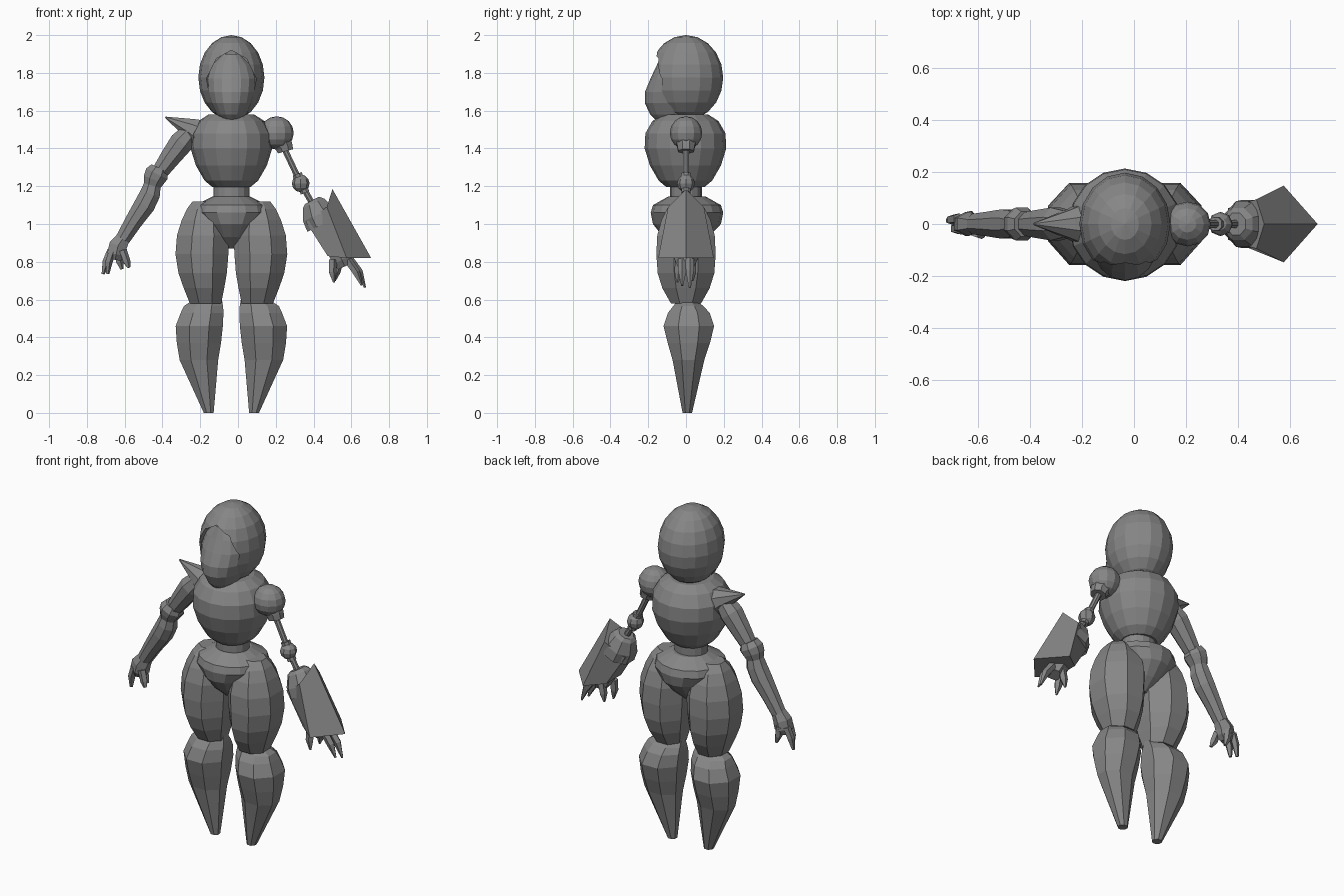
import bpy, bmesh, math
from mathutils import Vector

CX = -0.035  # body centre line
grey = bpy.data.materials.new("grey metal")
grey.diffuse_color = (0.24, 0.24, 0.24, 1)


def finish(name, bm):
    bmesh.ops.recalc_face_normals(bm, faces=bm.faces)
    me = bpy.data.meshes.new(name)
    bm.to_mesh(me)
    bm.free()
    me.materials.append(grey)
    ob = bpy.data.objects.new(name, me)
    bpy.context.collection.objects.link(ob)
    return ob


def skin(name, rings):
    """Bridge equal-length rings of points and cap both ends."""
    bm = bmesh.new()
    rows = [[bm.verts.new(p) for p in r] for r in rings]
    n = len(rows[0])
    for a, b in zip(rows, rows[1:]):
        for i in range(n):
            j = (i + 1) % n
            bm.faces.new((a[i], a[j], b[j], b[i]))
    bm.faces.new(rows[0])
    bm.faces.new(rows[-1])
    return finish(name, bm)


def stack(name, levels, n=16, phase=0.0):
    """Horizontal rings given as (z, cx, cy, half width, half depth)."""
    k = 1 / math.cos(phase)
    ang = [2 * math.pi * i / n + phase for i in range(n)]
    return skin(name, [[(cx + hx * k * math.cos(a), cy + hy * k * math.sin(a), z)
                        for a in ang] for z, cx, cy, hx, hy in levels])


def limb(name, path, n=8):
    """Tube through (x, y, z, radius, depth factor) stations."""
    pts = [Vector(p[:3]) for p in path]
    rings = []
    for i, p in enumerate(path):
        t = (pts[min(i + 1, len(pts) - 1)] - pts[max(i - 1, 0)]).normalized()
        u = Vector((0, 1, 0)).cross(t).normalized()
        v = t.cross(u)
        f = p[4] if len(p) > 4 else 1
        rings.append([pts[i] + p[3] * (u * math.cos(a) + v * f * math.sin(a))
                      for a in (2 * math.pi * (k + 0.5) / n for k in range(n))])
    return skin(name, rings)


def ball(name, loc, size, u=16, v=10):
    bm = bmesh.new()
    bmesh.ops.create_uvsphere(bm, u_segments=u, v_segments=v, radius=1)
    for w in bm.verts:
        w.co = Vector(c * s + o for c, s, o in zip(w.co, size, loc))
    return finish(name, bm)


# Hood with a pointed opening cut into its front
hood = ball("hood", (CX, 0, 1.775), (0.175, 0.197, 0.225))
half = [(0.0, 1.92), (0.08, 1.875), (0.132, 1.77), (0.105, 1.63), (0.05, 1.53)]
outline = half + [(-x, z) for x, z in reversed(half[1:])]
cutter = skin("hood_cutter", [[(CX + x, y, z) for x, z in outline] for y in (-0.35, -0.1)])
cutter.hide_render = True
cutter.hide_set(True)
cut = hood.modifiers.new("opening", 'BOOLEAN')
cut.operation = 'DIFFERENCE'
cut.object = cutter

# Face mask bulging forward at the chin
stack("face_mask", [(z, CX, -0.07, hx, -0.07 - front) for z, hx, front in (
    (1.54, 0.045, -0.15), (1.58, 0.08, -0.19), (1.64, 0.112, -0.218), (1.70, 0.128, -0.217),
    (1.77, 0.133, -0.188), (1.84, 0.11, -0.155), (1.90, 0.05, -0.13))])

# Torso, waist and pelvis
stack("torso", [(z, CX, -0.003, r, r * d) for z, r, d in (
    (1.195, 0.10, 1), (1.23, 0.142, 1), (1.31, 0.188, 1), (1.40, 0.216, 1),
    (1.48, 0.212, 1), (1.545, 0.175, 1), (1.58, 0.12, 1))])
stack("waist", [(z, CX, 0, 0.095, 0.085) for z in (1.12, 1.21)])
stack("pelvis", [(0.87, CX, 0, 0.05, 0.05), (0.93, CX, 0, 0.10, 0.12), (1.0, CX, 0.005, 0.15, 0.18),
                 (1.06, CX, 0.005, 0.20, 0.192), (1.10, CX, 0.005, 0.19, 0.18),
                 (1.145, CX, 0.005, 0.10, 0.10)])

# Legs, mirrored about the body centre line
for side, s in (("left", 1), ("right", -1)):
    stack(side + "_thigh", [(z, CX + s * x, y, hx, hy) for z, x, y, hx, hy in (
        (1.12, 0.135, 0, 0.07, 0.06), (1.08, 0.14, 0, 0.095, 0.10), (1.02, 0.145, 0, 0.118, 0.13),
        (0.94, 0.15, 0, 0.138, 0.152), (0.84, 0.156, 0, 0.14, 0.157), (0.74, 0.152, 0, 0.128, 0.15),
        (0.66, 0.145, 0, 0.107, 0.125), (0.58, 0.137, 0, 0.083, 0.08))], 8, math.pi / 8)
    stack(side + "_lower_leg", [(z, CX + s * x, y, hx, hy) for z, x, y, hx, hy in (
        (0.0, 0.12, 0.007, 0.026, 0.025), (0.28, 0.172, 0.013, 0.102, 0.084),
        (0.37, 0.172, 0.015, 0.117, 0.112), (0.46, 0.17, 0.015, 0.125, 0.134),
        (0.53, 0.155, 0.015, 0.113, 0.11), (0.565, 0.148, 0.012, 0.104, 0.08),
        (0.60, 0.125, 0.005, 0.075, 0.045))], 8, math.pi / 8)

# Armoured arm: pointed shoulder, upper arm, elbow cuff, forearm
limb("shoulder_spike", [(-0.17, 0, 1.46, 0.10), (-0.25, 0, 1.505, 0.06),
                        (-0.385, 0, 1.565, 0.004)])
limb("upper_arm", [(-0.24, 0, 1.50, 0.05), (-0.30, 0, 1.43, 0.068), (-0.36, 0, 1.35, 0.058),
                   (-0.41, 0, 1.28, 0.048)])
limb("elbow_cuff", [(-0.415, 0, 1.295, 0.052), (-0.43, 0, 1.265, 0.068), (-0.445, 0, 1.235, 0.062),
                    (-0.455, 0, 1.20, 0.048)])
limb("forearm", [(-0.45, 0, 1.22, 0.046), (-0.465, 0, 1.16, 0.058), (-0.495, 0, 1.10, 0.060),
                 (-0.555, 0, 1.01, 0.050), (-0.61, 0, 0.92, 0.042)])
limb("hand", [(-0.605, 0, 0.93, 0.042, 0.8), (-0.635, 0, 0.885, 0.055, 0.85),
              (-0.645, 0, 0.84, 0.055, 0.85), (-0.65, 0, 0.81, 0.035, 0.85)], 6)
for i, (x0, y0, xm, x1, y1, z1) in enumerate((
        (-0.675, 0.02, -0.70, -0.715, 0.012, 0.735), (-0.665, -0.02, -0.685, -0.69, -0.015, 0.735),
        (-0.635, 0.03, -0.628, -0.615, 0.03, 0.76), (-0.61, -0.03, -0.59, -0.578, -0.045, 0.77))):
    limb(f"finger_{i + 1}", [(x0, y0, 0.86, 0.022), (xm, (y0 + y1) / 2, 0.80, 0.021),
                             (x1, y1, z1, 0.009)], 5)

# Skeletal arm: ball shoulder, socket, thin rods and elbow ball
ball("shoulder_ball", (0.205, 0, 1.482), (0.09, 0.086, 0.088), 12, 8)
limb("shoulder_socket", [(0.215, 0, 1.455, 0.065), (0.245, 0, 1.41, 0.05), (0.252, 0, 1.385, 0.045)])
limb("upper_rod", [(0.245, 0, 1.40, 0.017), (0.33, 0, 1.22, 0.017)])
ball("elbow_ball", (0.332, 0, 1.215), (0.047, 0.047, 0.047), 8, 6)
limb("elbow_collar", [(0.313, 0, 1.265, 0.028), (0.355, 0, 1.165, 0.026)])
limb("lower_rod", [(0.335, 0, 1.21, 0.017), (0.41, 0, 1.08, 0.017)])

# Flared gauntlet with a ridge on its outer side
limb("gauntlet_cap", [(0.392, 0, 1.125, 0.045), (0.40, 0, 1.11, 0.066),
                      (0.425, 0, 1.05, 0.095), (0.45, 0, 1.00, 0.10)])
top = [(0.50, 0, 1.185), (0.47, 0.095, 1.09), (0.36, 0.06, 1.01)]
rim = [(0.705, 0, 0.82), (0.575, 0.147, 0.82), (0.475, 0.07, 0.83)]
skin("gauntlet", [half_ring + [(x, -y, z) for x, y, z in reversed(half_ring[1:])]
                  for half_ring in (top, rim)])
limb("gauntlet_hand", [(0.52, 0, 0.87, 0.06), (0.55, 0, 0.81, 0.06), (0.565, 0, 0.775, 0.045)], 6)
for i, (x0, y0, xm, x1, y1, z1) in enumerate((
        (0.50, -0.035, 0.50, 0.508, -0.045, 0.69), (0.535, 0.03, 0.52, 0.512, 0.035, 0.70),
        (0.58, -0.02, 0.625, 0.655, -0.02, 0.675), (0.59, 0.02, 0.64, 0.672, 0.02, 0.663))):
    limb(f"claw_{i + 1}", [(x0, y0, 0.81, 0.024), (xm, (y0 + y1) / 2, 0.745, 0.022),
                           (x1, y1, z1, 0.006)], 5)
